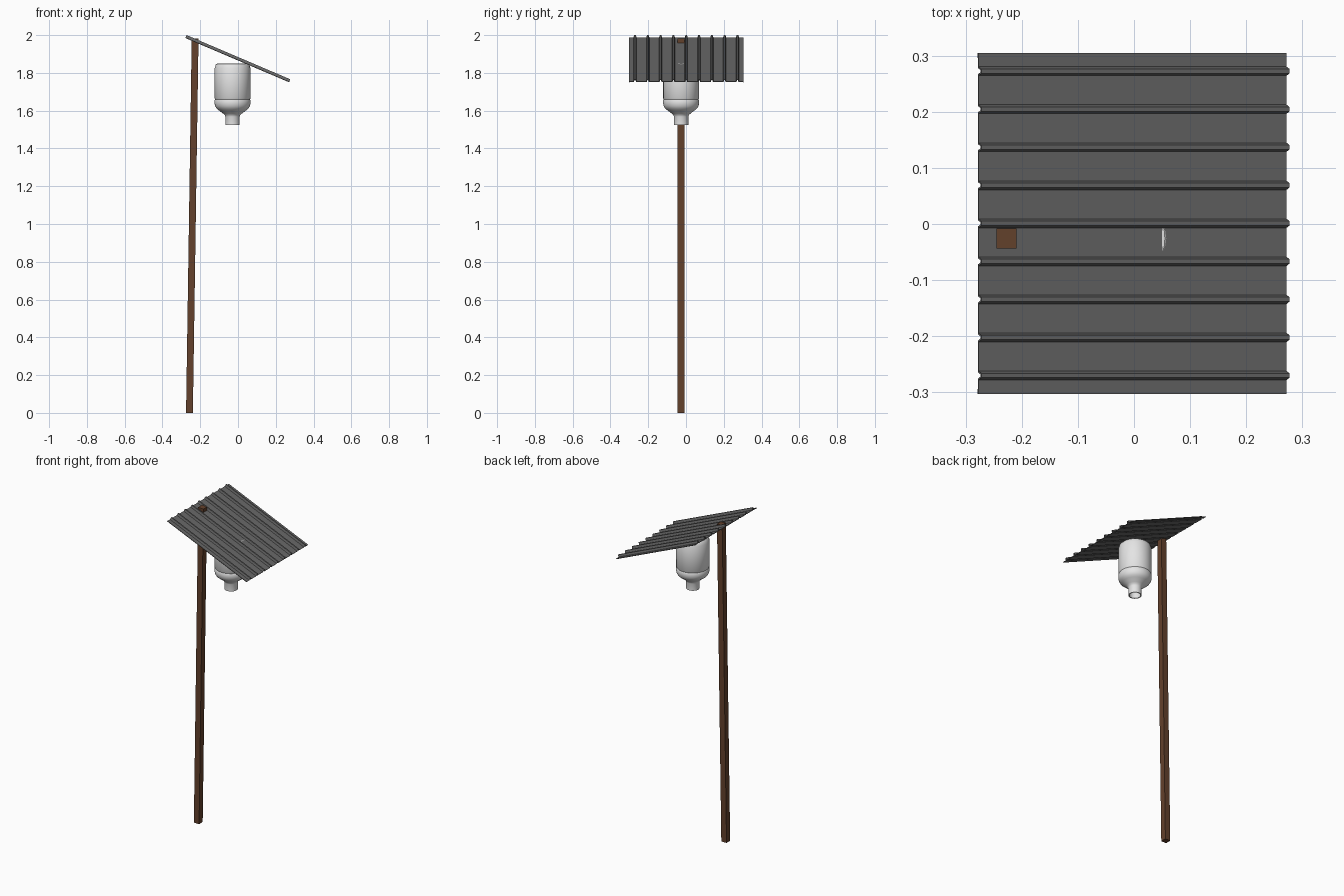
import bpy, bmesh, math
from mathutils import Vector

if "Cube" in bpy.data.objects:
    bpy.data.objects.remove(bpy.data.objects["Cube"])


def material(name, rgb):
    m = bpy.data.materials.new(name)
    m.diffuse_color = (*rgb, 1)
    m.use_nodes = True
    m.node_tree.nodes["Principled BSDF"].inputs["Base Color"].default_value = m.diffuse_color
    return m


BROWN = material("brown_wood", (0.125, 0.053, 0.025))
GREY = material("grey_metal", (0.14, 0.14, 0.14))
WHITE = material("white_plastic", (0.78, 0.78, 0.78))


def make_object(name, bm, mat):
    mesh = bpy.data.meshes.new(name)
    bm.to_mesh(mesh)
    bm.free()
    mesh.materials.append(mat)
    ob = bpy.data.objects.new(name, mesh)
    bpy.context.collection.objects.link(ob)
    return ob


# Leaning square post
bm = bmesh.new()
bmesh.ops.create_cube(bm, size=1)
for v in bm.verts:
    top = v.co.z > 0
    v.co.z = (1.982 - v.co.x * 0.002) if top else 0
    v.co.x = v.co.x * 0.036 + (-0.227 if top else -0.257)
    v.co.y = v.co.y * 0.036 - 0.026
make_object("post", bm, BROWN)

# Sloping ribbed roof sheet: cross-section along y, swept down the slope
section = [(-0.303, 0)]
for i in range(9):
    y = -0.270 + i * 0.0678
    section += [(y - 0.008, 0), (y - 0.004, 0.013), (y + 0.004, 0.013), (y + 0.008, 0)]
section.append((0.305, 0))
slope = math.atan(0.426)
normal = Vector((math.sin(slope), 0, math.cos(slope)))
high, low = Vector((-0.277, 0, 1.988)), Vector((0.272, 0, 1.754))
bm = bmesh.new()
rows = [[bm.verts.new(end + normal * h + Vector((0, y, 0))) for y, h in section]
        for end in (high, low)]
for i in range(len(section) - 1):
    bm.faces.new((rows[0][i], rows[1][i], rows[1][i + 1], rows[0][i + 1]))
roof = make_object("ribbed_roof", bm, GREY)
solid = roof.modifiers.new("sheet_thickness", 'SOLIDIFY')
solid.thickness = 0.004
solid.offset = -1

# Upside-down bottle with an open neck: (radius, height) profile, top to inside
profile = [(0, 1.850), (0.070, 1.850), (0.084, 1.848), (0.090, 1.842), (0.092, 1.831),
           (0.0945, 1.826), (0.0945, 1.664), (0.092, 1.660), (0.095, 1.655),
           (0.095, 1.637), (0.092, 1.624), (0.085, 1.612), (0.074, 1.603),
           (0.050, 1.585), (0.041, 1.577), (0.038, 1.568), (0.038, 1.524),
           (0.032, 1.524), (0.032, 1.570), (0.044, 1.588), (0.080, 1.615),
           (0.088, 1.640), (0.088, 1.838), (0, 1.842)]
bm = bmesh.new()
verts = [bm.verts.new((r, 0, z)) for r, z in profile]
edges = [bm.edges.new(pair) for pair in zip(verts, verts[1:])]
bmesh.ops.spin(bm, geom=verts + edges, cent=(0, 0, 0), axis=(0, 0, 1),
               angle=math.tau, steps=40, use_duplicate=False)
bmesh.ops.remove_doubles(bm, verts=bm.verts, dist=0.0001)
bmesh.ops.recalc_face_normals(bm, faces=bm.faces)
bmesh.ops.translate(bm, verts=bm.verts, vec=(-0.029, -0.026, 0))
bottle = make_object("bottle", bm, WHITE)
bpy.context.view_layer.objects.active = bottle
bottle.select_set(True)
bpy.ops.object.shade_smooth_by_angle(angle=math.radians(35))
